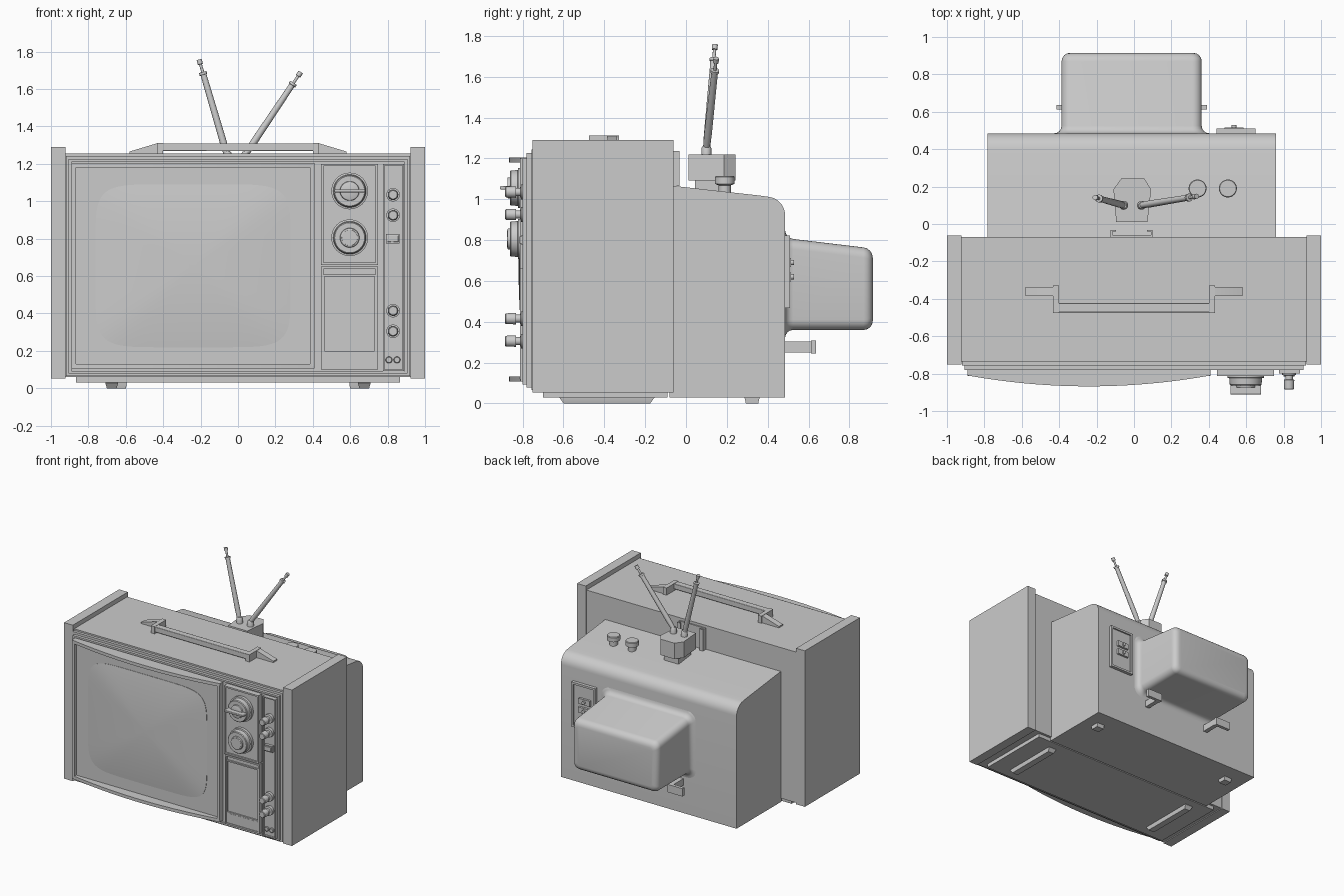
import bpy, bmesh, math
from mathutils import Vector

if "Cube" in bpy.data.objects:
    bpy.data.objects.remove(bpy.data.objects["Cube"])


def finish(name, bm):
    bmesh.ops.recalc_face_normals(bm, faces=bm.faces[:])
    me = bpy.data.meshes.new(name)
    bm.to_mesh(me)
    bm.free()
    ob = bpy.data.objects.new(name, me)
    bpy.context.collection.objects.link(ob)
    return ob


def loft(name, secs, closed=False):
    """Skin a list of equal-length point loops."""
    bm = bmesh.new()
    rows = [[bm.verts.new(p) for p in s] for s in secs]
    n = len(rows[0])
    pairs = list(zip(rows, rows[1:])) + ([(rows[-1], rows[0])] if closed else [])
    for a, b in pairs:
        for i in range(n):
            j = (i + 1) % n
            bm.faces.new((a[i], a[j], b[j], b[i]))
    if not closed:
        bm.faces.new(rows[0])
        bm.faces.new(rows[-1])
    return finish(name, bm)


def prism(name, pts, axis, a, b):
    """Extrude a 2D profile along an axis from a to b."""
    place = {'x': lambda p, t: (t, p[0], p[1]), 'y': lambda p, t: (p[0], t, p[1]),
             'z': lambda p, t: (p[0], p[1], t)}[axis]
    return loft(name, [[place(p, t) for p in pts] for t in (a, b)])


def box(name, x0, x1, y0, y1, z0, z1, bevel=0):
    ob = prism(name, [(x0, y0), (x1, y0), (x1, y1), (x0, y1)], 'z', z0, z1)
    if bevel:
        m = ob.modifiers.new("Bevel", 'BEVEL')
        m.width, m.segments = bevel, 2
    return ob


def rrect(x0, x1, z0, z1, r, y, n=6):
    pts = []
    for cx, cz, a0 in ((x1 - r, z1 - r, 0), (x0 + r, z1 - r, 90), (x0 + r, z0 + r, 180), (x1 - r, z0 + r, 270)):
        for i in range(n + 1):
            a = math.radians(a0 + 90 * i / n)
            pts.append((cx + r * math.cos(a), y, cz + r * math.sin(a)))
    return pts


def frame(name, x0, x1, z0, z1, w, y0, y1):
    def rect(d, y):
        return [(x0 + d, y, z0 + d), (x1 - d, y, z0 + d), (x1 - d, y, z1 - d), (x0 + d, y, z1 - d)]
    return loft(name, [rect(0, y1), rect(0, y0), rect(w, y0), rect(w, y1)], True)


def turned(name, start, direction, prof, n=32):
    """Round part from (distance, radius) pairs along a direction."""
    d = Vector(direction).normalized()
    u = d.orthogonal().normalized()
    v = d.cross(u)
    return loft(name, [[Vector(start) + d * t + (u * math.cos(k * math.tau / n) + v * math.sin(k * math.tau / n)) * r
                        for k in range(n)] for t, r in prof])


# Cabinet shell
box("cabinet", -0.925, 0.925, -0.735, -0.07, 0.06, 1.255)
for s, side in ((-1, "left"), (1, "right")):
    x = sorted((s * 0.923, s * 1.0))
    box(side + "_side_panel", *x, -0.752, -0.062, 0.053, 1.29)
box("base_plate", -0.865, 0.865, -0.70, -0.09, 0.03, 0.065)

# Front bezel
frame("outer_bezel", -0.92, 0.92, 0.065, 1.243, 0.018, -0.757, -0.73)
frame("inner_bezel", -0.905, 0.905, 0.078, 1.225, 0.014, -0.78, -0.73)
box("front_plate", -0.893, 0.893, -0.768, -0.73, 0.09, 1.212)

# Screen surround with bowed rim
XL, XR = -0.89, 0.408


def bow(x):
    return -0.81 - 0.058 * (1 - ((x + 0.241) / 0.649) ** 2)


arc = [(XL + (XR - XL) * i / 24, bow(XL + (XR - XL) * i / 24)) for i in range(25)]
for nm, z0, z1 in (("top", 1.18, 1.205), ("bottom", 0.106, 0.131)):
    prism("screen_rim_" + nm, arc + [(XR, -0.76), (XL, -0.76)], 'z', z0, z1)
for nm, x0, x1 in (("left", XL, -0.866), ("right", 0.385, XR)):
    box("screen_rim_" + nm, x0, x1, -0.812, -0.76, 0.12, 1.19)
box("screen_mask", -0.87, 0.39, -0.79, -0.76, 0.12, 1.19)

# Picture tube: bulging rounded screen with slightly bowed sides
secs = []
for k in [1.0, 1.0, 0.93, 0.8, 0.6, 0.4, 0.2, 0.04]:
    y = -0.77 if not secs else -0.793 - 0.027 * (1 - k * k)
    loop = []
    for i in range(64):
        a = math.tau * i / 64
        c, s = math.cos(a), math.sin(a)
        e = 2 / 6.5
        loop.append((-0.24 + k * 0.522 * math.copysign(abs(c) ** e, c), y,
                     0.655 + k * 0.436 * math.copysign(abs(s) ** e, s)))
    secs.append(loop)
loft("screen", secs)

# Control panels
box("tuner_panel", 0.45, 0.743, -0.80, -0.76, 0.665, 1.195)
frame("tuner_trim", 0.445, 0.748, 0.66, 1.20, 0.012, -0.812, -0.76)
box("speaker_panel", 0.45, 0.743, -0.785, -0.76, 0.11, 0.645)
frame("speaker_trim", 0.445, 0.748, 0.10, 0.65, 0.012, -0.80, -0.76)
frame("speaker_grille_frame", 0.452, 0.74, 0.19, 0.608, 0.010, -0.797, -0.76)
box("speaker_label_strip", 0.452, 0.74, -0.795, -0.76, 0.112, 0.188)
box("control_strip", 0.782, 0.882, -0.785, -0.76, 0.10, 1.19)
frame("control_strip_trim", 0.776, 0.888, 0.093, 1.20, 0.008, -0.80, -0.76)

# Large dials
FWD = (0, -1, 0)
for nm, z in (("upper", 1.055), ("lower", 0.805)):
    turned(nm + "_dial", (0.597, -0.80, z), FWD,
           [(0, 0.098), (0.022, 0.098), (0.024, 0.088), (0.058, 0.085), (0.063, 0.08), (0.063, 0.052), (0.073, 0.05), (0.075, 0.046)], 48)
box("upper_dial_grip", 0.515, 0.68, -0.912, -0.86, 1.048, 1.064, 0.004)
turned("lower_dial_cap", (0.597, -0.87, 0.805), FWD, [(0, 0.046), (0.006, 0.042)])

# Small knobs, button and jacks
for i, z in enumerate((1.035, 0.925, 0.415, 0.305)):
    turned("small_knob_%d" % (i + 1), (0.829, -0.78, z), FWD,
           [(0, 0.036), (0.028, 0.036), (0.03, 0.02), (0.052, 0.02), (0.053, 0.028), (0.102, 0.026), (0.106, 0.022)])
frame("power_button_trim", 0.792, 0.864, 0.775, 0.825, 0.008, -0.806, -0.77)
box("power_button", 0.798, 0.858, -0.815, -0.77, 0.782, 0.818, 0.003)
for nm, x in (("left", 0.807), ("right", 0.85)):
    turned(nm + "_jack", (x, -0.77, 0.152), FWD, [(0, 0.018), (0.025, 0.018), (0.028, 0.014)], 20)

# Carry handle
box("handle_grip", -0.41, 0.41, -0.472, -0.422, 1.268, 1.31, 0.004)
for s, side in ((-1, "left"), (1, "right")):
    box("handle_post_" + side, *sorted((s * 0.40, s * 0.433)), -0.475, -0.328, 1.25, 1.312)
    prism("handle_end_" + side, [(s * 0.58, 1.25), (s * 0.58, 1.266), (s * 0.433, 1.31), (s * 0.42, 1.31), (s * 0.42, 1.25)],
          'y', -0.385, -0.337)

# Rear housing with rounded upper edge
prof = [(-0.08, 0.03), (-0.08, 1.067), (0.36, 1.018)]
for i in range(9):
    a = math.radians(84 - 84 * i / 8)
    prof.append((0.395 + 0.09 * math.cos(a), 0.922 + 0.09 * math.sin(a)))
prof.append((0.485, 0.03))
prism("rear_housing", prof, 'x', -0.783, 0.758)

# Tube neck cover: flared at the base, sloped on top, rounded at the end
secs = []
path = [(0.48, 0.045)]
path += [(0.485 + 0.04 * (1 - math.cos(math.radians(a))), 0.04 * (1 - math.sin(math.radians(a)))) for a in (0, 22, 45, 67, 90)]
path += [(0.87 + 0.045 * math.sin(math.radians(a)), -0.045 * (1 - math.cos(math.radians(a)))) for a in (0, 22, 45, 67, 90)]
for y, g in path:
    top = 0.81 - 0.12 * (y - 0.485)
    secs.append(rrect(-0.387 - g, 0.362 + g, 0.36 - g, top + g, 0.05 + g * 0.6, y))
loft("tube_neck_cover", secs)

# Cord hooks
for s, side in ((-1, "left"), (1, "right")):
    c = -0.012
    box("cord_hook_arm_" + side, *sorted((c + s * 0.27, c + s * 0.305)), 0.48, 0.635, 0.25, 0.303)
    box("cord_hook_bar_" + side, *sorted((c + s * 0.27, c + s * 0.402)), 0.612, 0.637, 0.245, 0.307)

# Aerial terminal plate
box("terminal_plate", 0.45, 0.64, 0.48, 0.498, 0.475, 0.815)
frame("terminal_trim", 0.44, 0.65, 0.468, 0.822, 0.016, 0.48, 0.51)
for i, z in enumerate((0.62, 0.69)):
    box("terminal_block_%d" % (i + 1), 0.485, 0.585, 0.49, 0.515, z - 0.022, z + 0.022)
    turned("terminal_screw_%d" % (i + 1), (0.535, 0.51, z), (0, 1, 0), [(0, 0.013), (0.018, 0.013)], 16)

# Top adjustment knobs
for i, x in enumerate((0.34, 0.502)):
    turned("top_knob_%d" % (i + 1), (x, 0.19, 1.02), (0, 0, 1),
           [(0, 0.03), (0.048, 0.03), (0.055, 0.048), (0.088, 0.048), (0.093, 0.044)])

# Aerial base, clip and telescopic rods
prism("aerial_base", [(-0.095, 0.012), (0.072, 0.012), (0.092, 0.185), (0.055, 0.243), (-0.068, 0.243), (-0.11, 0.185)],
      'z', 1.092, 1.218)
box("aerial_base_foot", -0.075, 0.055, 0.045, 0.2, 1.03, 1.1)
box("aerial_clip_back", -0.125, 0.10, -0.072, -0.06, 1.065, 1.235)
for nm, x0, x1, t0, t1 in (("left", -0.125, -0.115, -0.125, -0.095), ("right", 0.09, 0.10, 0.07, 0.10)):
    box("aerial_clip_arm_" + nm, x0, x1, -0.07, -0.034, 1.065, 1.235)
    box("aerial_clip_lip_" + nm, t0, t1, -0.04, -0.032, 1.065, 1.235)
for nm, p, q in (("left", (-0.055, 0.1, 1.235), (-0.208, 0.142, 1.757)), ("right", (0.04, 0.1, 1.25), (0.335, 0.148, 1.69))):
    p, q = Vector(p), Vector(q)
    L = (q - p).length
    turned("aerial_pivot_" + nm, (p.x, p.y, 1.2), (0, 0, 1), [(0, 0.024), (0.05, 0.024), (0.065, 0.016)], 16)
    turned("aerial_rod_" + nm, p, q - p,
           [(0, 0.016), (0.08, 0.019), (L - 0.085, 0.016), (L - 0.084, 0.021), (L - 0.07, 0.021), (L - 0.069, 0.008),
            (L - 0.026, 0.008), (L - 0.025, 0.014), (L, 0.014)], 16)

# Feet: long front runners and small tapered rear pads
for s, side in ((-1, "left"), (1, "right")):
    for nm, cx, w, y0, y1, t in (("runner_", 0.675, 0.034, -0.62, -0.155, 0.02), ("rear_foot_", 0.63, 0.034, 0.287, 0.36, 0.006)):
        def foot(d, z):
            c = s * cx
            return [(c - w + d * 0.4, y0 + d, z), (c + w - d * 0.4, y0 + d, z), (c + w - d * 0.4, y1 - d, z), (c - w + d * 0.4, y1 - d, z)]
        loft(nm + side, [foot(0, 0.04), foot(0, 0.028), foot(t, 0)])

# Smooth shading with sharp edges kept
bpy.ops.object.select_all(action='SELECT')
bpy.context.view_layer.objects.active = bpy.data.objects["cabinet"]
bpy.ops.object.shade_smooth_by_angle(angle=math.radians(30))
